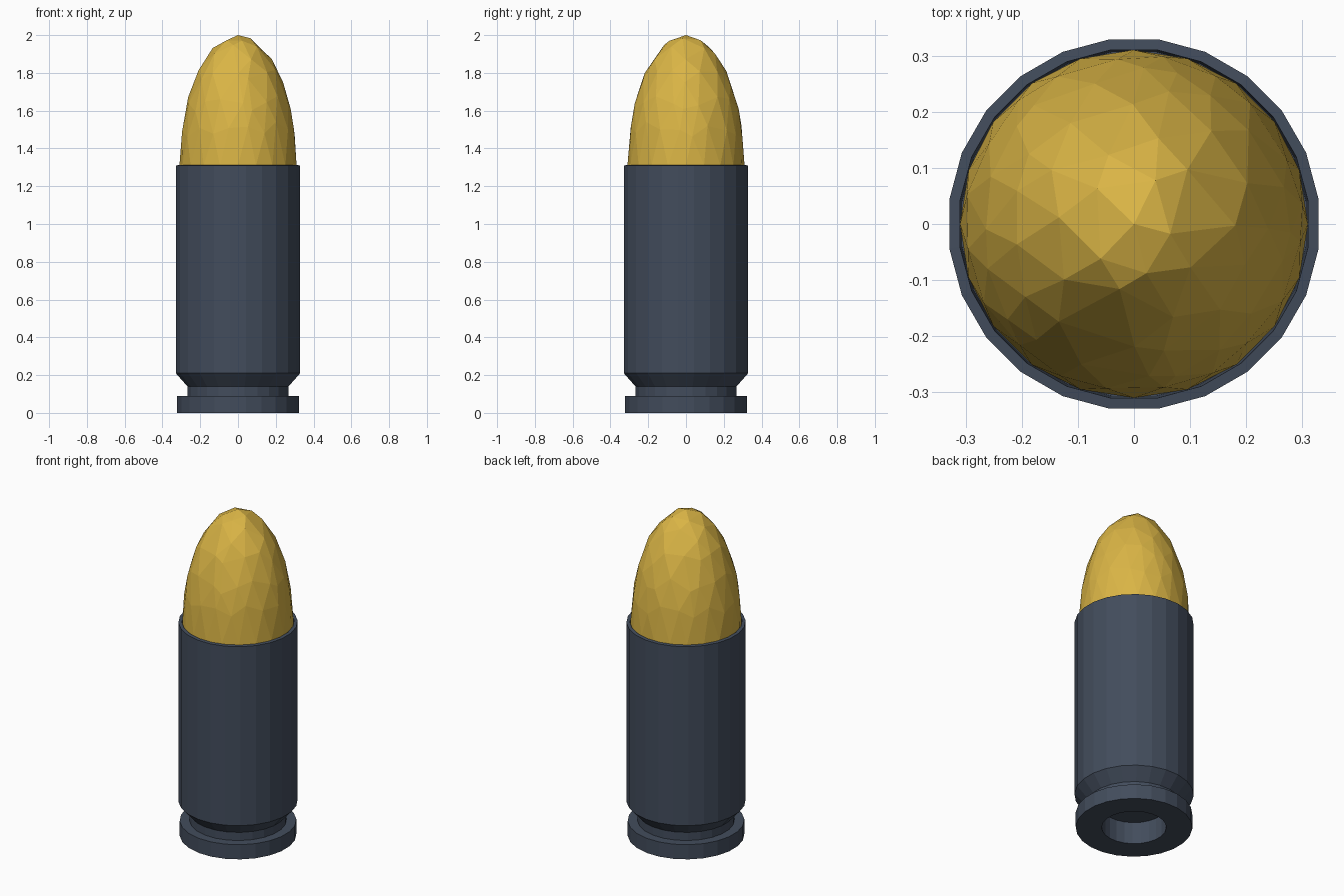
import bpy, bmesh, math, random
from mathutils import Vector

if "Cube" in bpy.data.objects:
    bpy.data.objects.remove(bpy.data.objects["Cube"])

random.seed(4)
SIDES = 24


def material(name, rgb):
    m = bpy.data.materials.new(name)
    m.diffuse_color = (*rgb, 1)
    m.use_nodes = True
    m.node_tree.nodes["Principled BSDF"].inputs["Base Color"].default_value = m.diffuse_color
    return m


def finish(name, bm, mat):
    bmesh.ops.recalc_face_normals(bm, faces=bm.faces)
    mesh = bpy.data.meshes.new(name)
    bm.to_mesh(mesh)
    bm.free()
    mesh.materials.append(mat)
    obj = bpy.data.objects.new(name, mesh)
    bpy.context.collection.objects.link(obj)
    return obj


def lathe(name, profile, mat):
    """Closed solid turned from (radius, z) points, capped at both ends."""
    bm = bmesh.new()
    rings = []
    for r, z in profile:
        rings.append([bm.verts.new((r * math.cos(a), r * math.sin(a), z))
                      for a in (2 * math.pi * (i + 0.5) / SIDES for i in range(SIDES))])
    for lo, hi in zip(rings, rings[1:]):
        for i in range(SIDES):
            j = (i + 1) % SIDES
            bm.faces.new((lo[i], lo[j], hi[j], hi[i]))
    bm.faces.new(rings[0])
    bm.faces.new(rings[-1])
    return finish(name, bm, mat)


slate = material("slate_metal", (0.055, 0.073, 0.107))
gold = material("gold_metal", (0.70, 0.46, 0.06))

# Casing: base recess, rim, groove, flare, straight wall, open mouth
lathe("casing", [(0.18, 0.135), (0.18, 0.0), (0.325, 0.0), (0.325, 0.09),
                 (0.27, 0.09), (0.27, 0.14), (0.332, 0.21), (0.332, 1.31),
                 (0.313, 1.312), (0.309, 1.22)], slate)

# Tip: faceted half dome with slightly uneven facets, plus a skirt in the mouth
bm = bmesh.new()
bmesh.ops.create_icosphere(bm, subdivisions=3, radius=1)
for v in bm.verts:
    if 0.2 < v.co.z < 0.98:
        v.co = (v.co + Vector([random.uniform(-0.06, 0.06) for _ in range(3)])).normalized()
bmesh.ops.bisect_plane(bm, geom=bm.verts[:] + bm.edges[:] + bm.faces[:],
                       plane_co=(0, 0, 0), plane_no=(0, 0, 1), clear_inner=True)
for v in bm.verts:
    if v.co.z < 0.01:
        v.co = Vector((v.co.x, v.co.y, 0)).normalized()
    v.co = Vector((v.co.x * 0.31, v.co.y * 0.31, 1.31 + v.co.z * 0.69))
rim = [e for e in bm.edges if e.is_boundary]
skirt = bmesh.ops.extrude_edge_only(bm, edges=rim)["geom"]
for v in skirt:
    if isinstance(v, bmesh.types.BMVert):
        v.co.z = 1.24
bmesh.ops.holes_fill(bm, edges=[e for e in bm.edges if e.is_boundary], sides=0)
finish("tip", bm, gold)
